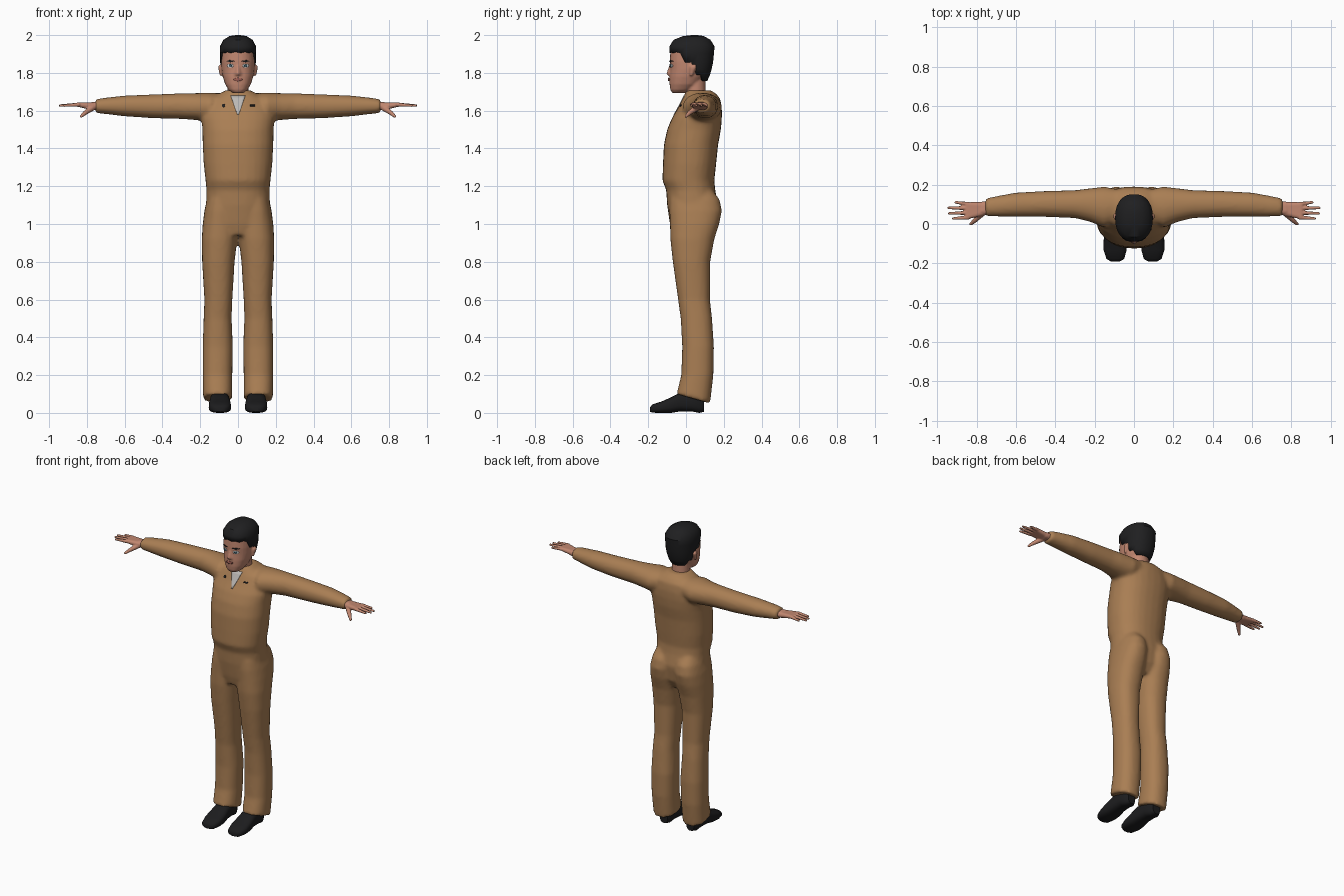
import bpy, bmesh, math
from mathutils import Vector
from mathutils.bvhtree import BVHTree

if "Cube" in bpy.data.objects:
    bpy.data.objects.remove(bpy.data.objects["Cube"], do_unlink=True)


def material(name, r, g, b):
    m = bpy.data.materials.new(name)
    m.use_nodes = True
    m.diffuse_color = (r, g, b, 1)
    node = m.node_tree.nodes["Principled BSDF"]
    node.inputs["Base Color"].default_value = (r, g, b, 1)
    node.inputs["Roughness"].default_value = 0.8
    return m


CLOTH = material("brown cloth", 0.40, 0.21, 0.088)
SKIN = material("skin", 0.53, 0.24, 0.16)
HAIR = material("black hair", 0.014, 0.014, 0.015)
SHOE = material("black leather", 0.012, 0.012, 0.013)
SHIRT = material("pale shirt", 0.50, 0.48, 0.46)
WHITE = material("eye white", 0.70, 0.72, 0.72)
IRIS = material("iris", 0.06, 0.12, 0.15)
LIPS = material("lips", 0.33, 0.11, 0.085)


def loft(bm, axis, rings, side=1, power=2.3, n=28):
    """Skin rings of (position, a0, a1, b0, b1, tilt); a, b are the extents across the axis."""
    loops = []
    for pos, a0, a1, b0, b1, *tilt in rings:
        loop = []
        for i in range(n):
            t = math.tau * i / n
            c, s = math.cos(t), math.sin(t)
            a = (a0 + a1) / 2 + (a1 - a0) / 2 * math.copysign(abs(c) ** (2 / power), c)
            db = (b1 - b0) / 2 * math.copysign(abs(s) ** (2 / power), s)
            b, p = (b0 + b1) / 2 + db, pos + (tilt[0] * db if tilt else 0)
            co = {"z": (a, b, p), "x": (p, a, b), "y": (a, p, b)}[axis]
            loop.append(bm.verts.new((co[0] * side, co[1], co[2])))
        loops.append(loop)
    for lo, hi in zip(loops, loops[1:]):
        for i in range(n):
            j = (i + 1) % n
            bm.faces.new((lo[i], lo[j], hi[j], hi[i]))
    bm.faces.new(loops[0][::-1])
    bm.faces.new(loops[-1])


def hull(bm, balls, side=1):
    """Convex hull around balls of (x, y, z, radius)."""
    tmp = bmesh.new()
    for x, y, z, r in balls:
        part = bmesh.ops.create_icosphere(tmp, subdivisions=2, radius=r)["verts"]
        bmesh.ops.translate(tmp, verts=part, vec=(x * side, y, z))
    out = bmesh.ops.convex_hull(tmp, input=tmp.verts)
    faces = [f for f in out["geom"] if isinstance(f, bmesh.types.BMFace)]
    new = {}
    for f in faces:
        for v in f.verts:
            if v not in new:
                new[v] = bm.verts.new(v.co)
        bm.faces.new([new[v] for v in f.verts])
    tmp.free()


def finish(name, bm, mat, voxel=0, smooth=0, angle=180):
    bmesh.ops.recalc_face_normals(bm, faces=bm.faces)
    mesh = bpy.data.meshes.new(name)
    bm.to_mesh(mesh)
    bm.free()
    ob = bpy.data.objects.new(name, mesh)
    bpy.context.collection.objects.link(ob)
    if voxel:  # fuse overlapping parts into one skin
        mod = ob.modifiers.new("fuse", "REMESH")
        mod.mode, mod.voxel_size = "VOXEL", voxel
        mod = ob.modifiers.new("relax", "SMOOTH")
        mod.factor, mod.iterations = 0.5, smooth
        deps = bpy.context.evaluated_depsgraph_get()
        mesh = bpy.data.meshes.new_from_object(ob.evaluated_get(deps))
        ob.modifiers.clear()
        ob.data = mesh
    mesh.materials.clear()
    mesh.materials.append(mat)
    bpy.ops.object.select_all(action="DESELECT")
    bpy.context.view_layer.objects.active = ob
    ob.select_set(True)
    bpy.ops.object.shade_smooth_by_angle(angle=math.radians(angle))
    return ob


def plate(name, target, mat, rows, lift=0.003, cols=6):
    """Thin patch of rows (z, x0, x1) laid on the front of a surface."""
    tree = BVHTree.FromPolygons([v.co for v in target.data.vertices],
                                [p.vertices[:] for p in target.data.polygons])
    bm, grid, y = bmesh.new(), [], 0
    for z, x0, x1 in rows:
        line = []
        for i in range(cols + 1):
            x = x0 + (x1 - x0) * i / cols
            hit = tree.ray_cast(Vector((x, -1, z)), Vector((0, 1, 0)))[0]
            y = hit.y if hit else y
            line.append(bm.verts.new((x, y - lift, z)))
        grid.append(line)
    for lo, hi in zip(grid, grid[1:]):
        for i in range(cols):
            bm.faces.new((lo[i], lo[i + 1], hi[i + 1], hi[i]))
    ob = finish(name, bm, mat)
    ob.modifiers.new("thickness", "SOLIDIFY").thickness = 0.004
    return ob


def oval(x, z, w, h, n=6):
    angles = [math.pi * (i / n - 0.5) for i in range(n + 1)]
    return [(z + h * math.sin(a), x - w * math.cos(a) - 0.0005, x + w * math.cos(a) + 0.0005)
            for a in angles]


# Coverall: torso, legs and sleeves fused together
bm = bmesh.new()
torso = [(0.94, 0.10, -0.07, 0.12), (1.0, 0.17, -0.085, 0.155), (1.1, 0.17, -0.10, 0.17),
         (1.18, 0.167, -0.105, 0.155), (1.23, 0.172, -0.125, 0.15), (1.32, 0.182, -0.122, 0.16),
         (1.42, 0.187, -0.117, 0.17), (1.5, 0.188, -0.10, 0.185), (1.56, 0.195, -0.075, 0.19),
         (1.61, 0.185, -0.045, 0.19), (1.66, 0.155, -0.02, 0.183), (1.69, 0.10, -0.005, 0.16),
         (1.708, 0.065, 0.0, 0.13)]
loft(bm, "z", [(z, -w, w, f, b) for z, w, f, b in torso])
leg = [(0.075, 0.03, 0.185, -0.05, 0.128, -0.28), (0.2, 0.03, 0.187, -0.025, 0.145),
       (0.35, 0.027, 0.187, -0.02, 0.148), (0.5, 0.034, 0.182, -0.028, 0.138),
       (0.6, 0.03, 0.178, -0.042, 0.127), (0.8, 0.018, 0.19, -0.07, 0.128),
       (0.92, 0.004, 0.192, -0.083, 0.15), (1.0, 0.0, 0.187, -0.085, 0.176),
       (1.07, 0.002, 0.178, -0.088, 0.19), (1.13, 0.01, 0.165, -0.085, 0.178),
       (1.18, 0.03, 0.145, -0.06, 0.14)]
sleeve = [(0.05, 0.03, 0.17, 1.58, 1.69), (0.15, -0.02, 0.19, 1.54, 1.695),
          (0.22, 0.01, 0.182, 1.55, 1.693), (0.3, 0.03, 0.172, 1.556, 1.692),
          (0.45, 0.036, 0.168, 1.56, 1.686), (0.6, 0.037, 0.16, 1.57, 1.68),
          (0.7, 0.038, 0.142, 1.582, 1.669), (0.757, 0.04, 0.13, 1.588, 1.66)]
for s in (1, -1):
    loft(bm, "z", leg, s)
    loft(bm, "x", sleeve, s, 2.1)
coverall = finish("coverall", bm, CLOTH, 0.011, 5)

# Shirt showing in the open neck, and two chest pins
plate("shirt_front", coverall, SHIRT,
      [(1.58 + 0.02 * i, -0.004 - 0.007 * i, 0.004 + 0.007 * i) for i in range(6)])
plate("round_pin", coverall, HAIR, oval(-0.077, 1.627, 0.008, 0.008))
plate("bar_pin", coverall, HAIR, [(1.624, 0.065, 0.09), (1.632, 0.065, 0.09)])

# Head with neck, nose and ears
bm = bmesh.new()
loft(bm, "z", [(1.64, -0.06, 0.06, 0.01, 0.125), (1.70, -0.056, 0.056, 0.0, 0.105),
               (1.80, -0.056, 0.056, 0.0, 0.1)], power=2)
skull = [(1.693, 0.028, -0.072, -0.01), (1.71, 0.05, -0.083, 0.03), (1.74, 0.068, -0.087, 0.07),
         (1.78, 0.081, -0.087, 0.1), (1.82, 0.088, -0.084, 0.125), (1.86, 0.09, -0.086, 0.133),
         (1.91, 0.088, -0.083, 0.138), (1.95, 0.08, -0.07, 0.13), (1.98, 0.05, -0.03, 0.09)]
loft(bm, "z", [(z, -w, w, f, b) for z, w, f, b in skull])
hull(bm, [(0, -0.079, 1.845, 0.008), (0, -0.094, 1.797, 0.01),
          (0.012, -0.083, 1.792, 0.009), (-0.012, -0.083, 1.792, 0.009)])
hull(bm, [(0, -0.084, 1.764, 0.009), (0.016, -0.078, 1.764, 0.008), (-0.016, -0.078, 1.764, 0.008)])
for s in (1, -1):
    hull(bm, [(0.095, 0.045, 1.832, 0.011), (0.094, 0.03, 1.83, 0.01), (0.09, 0.028, 1.79, 0.008)], s)
head = finish("head", bm, SKIN, 0.006, 3)

# Face details
plate("mouth", head, LIPS, oval(0, 1.765, 0.024, 0.007), 0.002)
for s, side in ((1, "left"), (-1, "right")):
    x = 0.039 * s
    plate(side + "_eye", head, WHITE, oval(x, 1.838, 0.016, 0.0095), 0.002)
    plate(side + "_iris", head, IRIS, oval(x, 1.838, 0.007, 0.008), 0.004)
    plate(side + "_brow", head, HAIR, oval(x, 1.862, 0.021, 0.003), 0.002)

# Hair cap: short over the forehead, low at the nape
PROFILE = [(1.75, 0.066, -0.06, 0.11), (1.80, 0.088, -0.08, 0.132), (1.86, 0.095, -0.088, 0.145),
           (1.94, 0.096, -0.089, 0.152), (1.975, 0.077, -0.066, 0.13), (1.995, 0.045, -0.015, 0.095),
           (2.0, 0.01, 0.03, 0.06)]


def hair_size(z):
    for lo, hi in zip(PROFILE, PROFILE[1:]):
        if z <= hi[0]:
            t = (z - lo[0]) / (hi[0] - lo[0])
            return [p + (q - p) * t for p, q in zip(lo, hi)][1:]
    return PROFILE[-1][1:]


def hairline(y, i):
    if y < -0.01:
        return 1.905 + 0.006 * (i % 2)
    return 1.855 if y < 0.05 else 1.79 if y < 0.085 else 1.757


bm, loops, N = bmesh.new(), [], 26
for level in (1.757, 1.79, 1.82, 1.855, 1.905, 1.94, 1.975, 1.995, 2.0):
    loop = []
    for i in range(N):
        c, s = math.cos(math.tau * i / N), math.sin(math.tau * i / N)
        z = max(level, hairline(0.03 + 0.117 * s, i))
        w, f, b = hair_size(z)
        loop.append(bm.verts.new((w * math.copysign(abs(c) ** 0.87, c),
                                  (f + b) / 2 + (b - f) / 2 * math.copysign(abs(s) ** 0.87, s), z)))
    loops.append(loop)
for lo, hi in zip(loops, loops[1:]):
    for i in range(N):
        j = (i + 1) % N
        bm.faces.new((lo[i], lo[j], hi[j], hi[i]))
bm.faces.new(loops[-1])
bmesh.ops.remove_doubles(bm, verts=bm.verts, dist=0.0005)
hair = finish("hair", bm, HAIR, angle=35)
hair.modifiers.new("thickness", "SOLIDIFY").thickness = 0.01

# Hands and shoes
FINGERS = [(0.032, 0.028, 0.92), (0.057, 0.054, 0.94), (0.081, 0.082, 0.943), (0.102, 0.11, 0.907)]
shoe = [(-0.19, 0.072, 0.118, 0.006, 0.03), (-0.178, 0.05, 0.14, 0.001, 0.045),
        (-0.13, 0.037, 0.155, 0, 0.06), (-0.08, 0.038, 0.154, 0, 0.082),
        (-0.03, 0.045, 0.148, 0.008, 0.108), (0.03, 0.052, 0.145, 0.008, 0.11),
        (0.07, 0.056, 0.14, 0, 0.105), (0.095, 0.07, 0.125, 0.006, 0.09)]
for s, side in ((1, "left"), (-1, "right")):
    bm = bmesh.new()
    hull(bm, [(0.72, 0.07, 1.624, 0.023), (0.72, 0.095, 1.624, 0.023),
              (0.775, 0.065, 1.624, 0.021), (0.775, 0.095, 1.624, 0.019)], s)
    hull(bm, [(0.77, 0.06, 1.622, 0.02), (0.77, 0.095, 1.624, 0.018),
              (0.85, 0.036, 1.632, 0.011), (0.85, 0.1, 1.632, 0.011)], s)
    for y0, y1, tip in FINGERS:
        hull(bm, [(0.845, y0, 1.632, 0.011), (tip, y1, 1.627, 0.007)], s)
    hull(bm, [(0.772, 0.055, 1.615, 0.017), (0.81, 0.018, 1.588, 0.012)], s)
    hull(bm, [(0.81, 0.018, 1.588, 0.012), (0.83, 0.0, 1.57, 0.008)], s)
    finish(side + "_hand", bm, SKIN, 0.004, 2)
    bm = bmesh.new()
    loft(bm, "y", shoe, s, 2.8)
    finish(side + "_shoe", bm, SHOE, angle=50)
